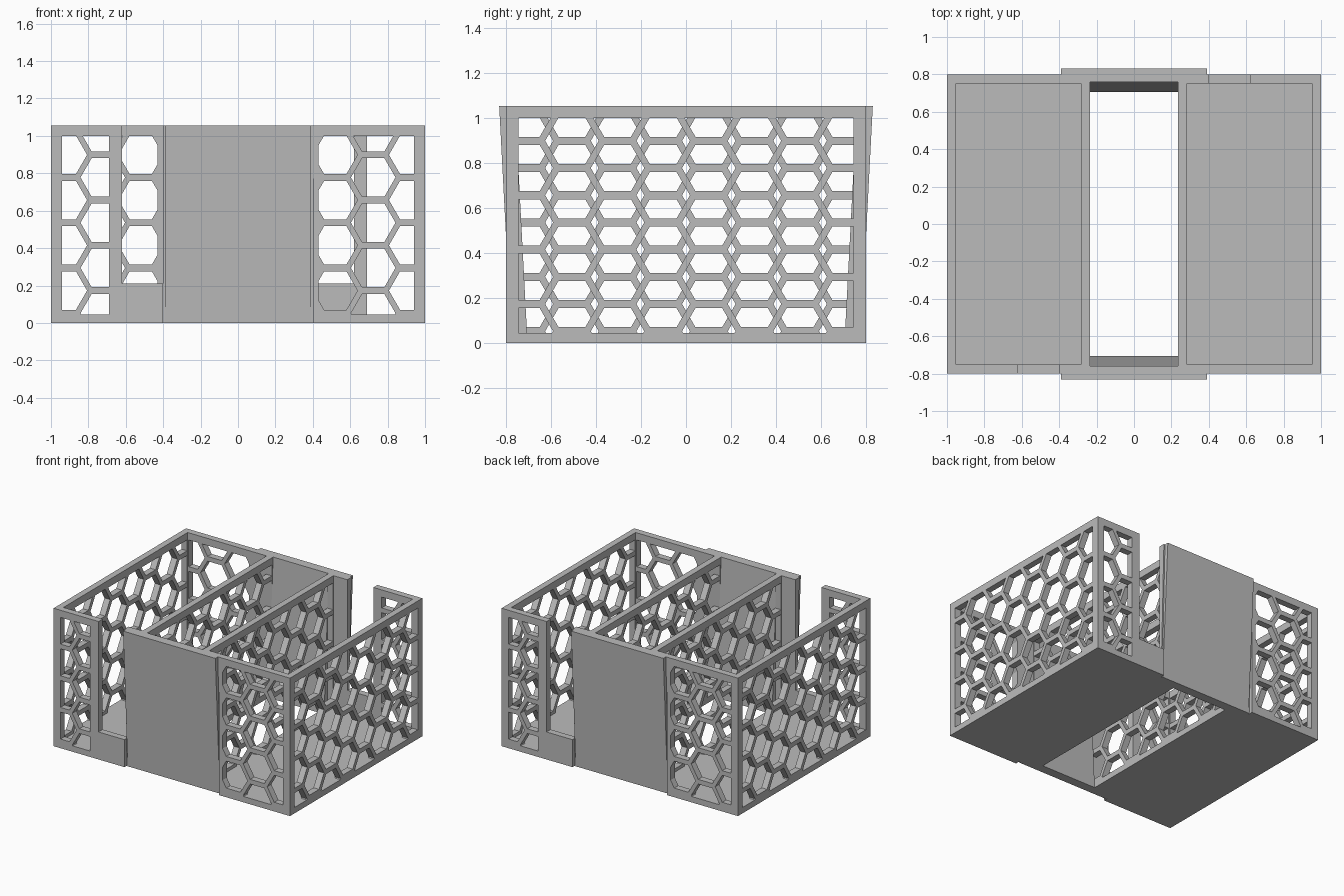
import bpy, bmesh, math
from mathutils import Matrix

if "Cube" in bpy.data.objects:
    bpy.data.objects.remove(bpy.data.objects["Cube"])

H, T = 1.055, 0.048           # overall height, wall thickness
ROW, COL, R = 0.242, 0.203, 0.119   # honeycomb row pitch, column pitch, hole radius

grey = bpy.data.materials.new("plain grey")
grey.diffuse_color = (0.5, 0.5, 0.5, 1)
grey.use_nodes = True
grey.node_tree.nodes["Principled BSDF"].inputs["Base Color"].default_value = grey.diffuse_color
HALF_TURN = Matrix.Rotation(math.pi, 4, 'Z')


def add(name, mesh):
    """Add a part and its half-turn copy on the opposite side."""
    mesh.materials.clear()
    mesh.materials.append(grey)
    ob = bpy.data.objects.new(name, mesh)
    bpy.context.collection.objects.link(ob)
    twin = mesh.copy()
    twin.transform(HALF_TURN)
    bpy.context.collection.objects.link(bpy.data.objects.new(name + "_opposite", twin))


def clip(poly, axis, limit, sign):
    """Cut a convex polygon with an axis-aligned line."""
    out = []
    for a, b in zip(poly, poly[1:] + poly[:1]):
        da, db = sign * (a[axis] - limit), sign * (b[axis] - limit)
        if da >= 0:
            out.append(a)
        if da * db < 0:
            t = da / (da - db)
            out.append((a[0] + t * (b[0] - a[0]), a[1] + t * (b[1] - a[1])))
    return out


def honeycomb(u0, u1, z0, z1, start, first_low):
    """Hexagon holes clipped to a window; columns alternate in height."""
    holes = []
    for c in range(-1, 10):
        cu = start + c * COL
        base = 0.173 if (c % 2 == 0) == first_low else 0.052
        for r in range(6):
            cz = base + r * ROW
            p = [(cu + R * math.cos(k * math.pi / 3), cz + R * math.sin(k * math.pi / 3))
                 for k in range(6)]
            for axis, limit, sign in ((0, u0, 1), (0, u1, -1), (1, z0, 1), (1, z1, -1)):
                p = clip(p, axis, limit, sign) if p else p
            if len(p) > 2:
                w = max(q[0] for q in p) - min(q[0] for q in p)
                h = max(q[1] for q in p) - min(q[1] for q in p)
                if w > 0.012 and h > 0.012:
                    holes.append(p)
    return holes


def pierced_wall(name, outline, holes, matrix, thick=T):
    cu = bpy.data.curves.new(name, 'CURVE')
    cu.dimensions, cu.fill_mode, cu.extrude = '2D', 'BOTH', thick / 2
    for pts in [outline] + holes:
        s = cu.splines.new('POLY')
        s.points.add(len(pts) - 1)
        for sp, (u, v) in zip(s.points, pts):
            sp.co = (u, v, 0, 1)
        s.use_cyclic_u = True
    tmp = bpy.data.objects.new(name + "_tmp", cu)
    bpy.context.collection.objects.link(tmp)
    bpy.context.view_layer.update()
    dg = bpy.context.evaluated_depsgraph_get()
    mesh = bpy.data.meshes.new_from_object(tmp.evaluated_get(dg))
    bpy.data.objects.remove(tmp)
    bm = bmesh.new()
    bm.from_mesh(mesh)
    bmesh.ops.remove_doubles(bm, verts=bm.verts, dist=0.0001)
    bmesh.ops.recalc_face_normals(bm, faces=bm.faces)
    for f in bm.faces:
        f.smooth = False
    bm.to_mesh(mesh)
    bm.free()
    mesh.transform(matrix)
    add(name, mesh)


def prism(name, x0, x1, section):
    """Extrude a (y, z) section from x0 to x1."""
    bm = bmesh.new()
    a = [bm.verts.new((x0, y, z)) for y, z in section]
    b = [bm.verts.new((x1, y, z)) for y, z in section]
    n = len(a)
    bm.faces.new(a)
    bm.faces.new(b[::-1])
    for i in range(n):
        bm.faces.new((a[i], b[i], b[(i + 1) % n], a[(i + 1) % n]))
    bmesh.ops.recalc_face_normals(bm, faces=bm.faces)
    mesh = bpy.data.meshes.new(name)
    bm.to_mesh(mesh)
    bm.free()
    add(name, mesh)


def rect(u0, u1, z0, z1):
    return [(u0, z0), (u1, z0), (u1, z1), (u0, z1)]


def front_plane(y):
    return Matrix.Translation((0, y, 0)) @ Matrix.Rotation(math.pi / 2, 4, 'X')


def side_plane(x):
    return Matrix(((0, 0, 1, x), (1, 0, 0, 0), (0, 1, 0, 0), (0, 0, 0, 1)))


# Long honeycomb walls of a compartment, outer and inner
for name, x in (("outer_side_wall", 1 - T / 2), ("inner_side_wall", 0.235 + T / 2)):
    pierced_wall(name, rect(-0.76, 0.76, 0, H),
                 honeycomb(-0.745, 0.745, 0.045, 1.0, -3.5 * COL, False),
                 side_plane(x))

# Front wall of the right compartment, fully pierced
pierced_wall("pierced_end_wall", rect(0.4, 1, 0, H),
             honeycomb(0.43, 0.942, 0.045, 1.0, 0.52, True), front_plane(-0.775), 0.05)

# Front wall of the left compartment, with an open slot beside the panel
slot_outline = [(-1, 0), (-0.4, 0), (-0.4, 0.21), (-0.62, 0.21), (-0.62, H), (-1, H)]
pierced_wall("slotted_end_wall", slot_outline,
             honeycomb(-0.942, -0.69, 0.045, 1.0, -0.926, True), front_plane(-0.775), 0.05)

# Compartment floor
prism("floor", 0.235, 1, rect(-0.755, 0.755, 0, 0.045))

# Backing walls either side of the leaning panel
for name, x0, x1 in (("right_backing", 0.235, 0.4), ("left_backing", -0.4, -0.235)):
    prism(name, x0, x1, [(-0.75, 0), (-0.77, 0), (-0.8, H), (-0.75, H)])

# Leaning end panel with its thicker core across the open middle
prism("leaning_panel", -0.39, 0.39, [(-0.755, 0), (-0.776, 0), (-0.831, H), (-0.8, H)])
prism("panel_core", -0.235, 0.235, [(-0.705, 0), (-0.765, 0), (-0.815, H), (-0.76, H)])
